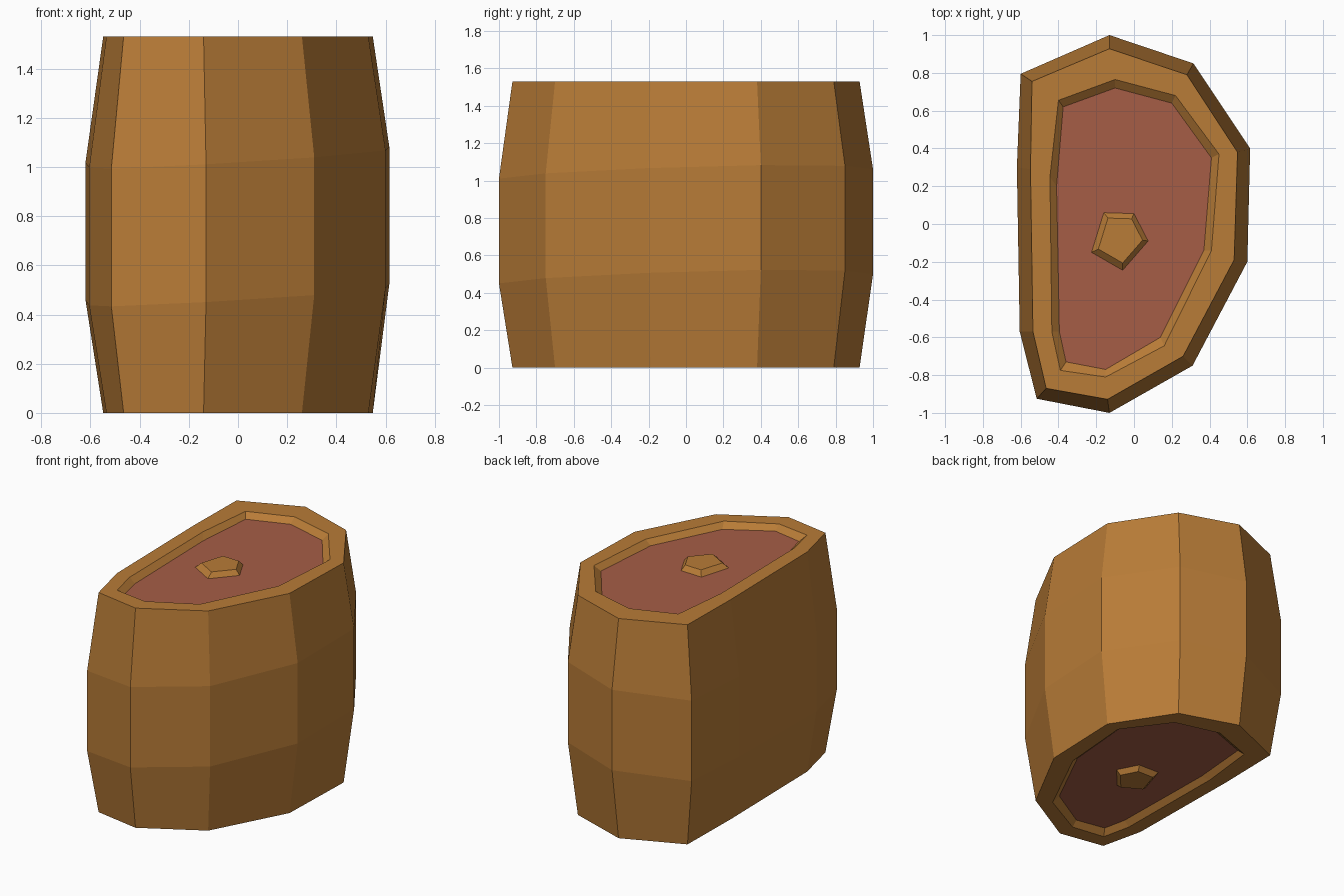
import bpy, bmesh

if "Cube" in bpy.data.objects:
    bpy.data.objects.remove(bpy.data.objects["Cube"])

H = 1.53       # full height
DEPTH = 0.035  # depth of the sunken ends


def material(name, rgb):
    m = bpy.data.materials.new(name)
    m.diffuse_color = (*rgb, 1)
    m.use_nodes = True
    m.node_tree.nodes["Principled BSDF"].inputs["Base Color"].default_value = m.diffuse_color
    return m


crust = material("crust_brown", (0.48, 0.20, 0.038))
meat = material("meat_red", (0.38, 0.11, 0.062))

# Outlines seen from above, clockwise from the back tip
belly = [(-.13, 1), (.315, .85), (.615, .40), (.60, -.20), (.31, -.75),
         (-.13, -1), (-.515, -.925), (-.605, -.57), (-.62, .30), (-.60, .795)]
end = [(-.13, .928), (.28, .79), (.548, .38), (.53, -.19), (.26, -.70),
       (-.14, -.928), (-.465, -.87), (-.535, -.57), (-.548, .29), (-.54, .755)]
rim = [(-.10, .765), (.22, .68), (.45, .37), (.41, -.14), (.16, -.645),
       (-.15, -.81), (-.39, -.775), (-.435, -.57), (-.445, .25), (-.40, .655)]
face = [(-.10, .72), (.20, .64), (.41, .35), (.37, -.14), (.14, -.60),
        (-.15, -.77), (-.36, -.73), (-.395, -.57), (-.41, .2), (-.375, .62)]
bone = [(-.16, .06), (.0, .055), (.075, -.09), (-.06, -.245), (-.225, -.15)]
bone_tip = [(-.06 + (x + .06) * .78, -.07 + (y + .07) * .78) for x, y in bone]


def flat(z):
    return lambda x, y: z


def tilted(z):
    return lambda x, y: z + .05 * x + .025 * y


def loft(name, rings, mat, caps=()):
    """Skin a list of (outline, height function), closing the listed rings."""
    bm = bmesh.new()
    loops = [[bm.verts.new((x, y, h(x, y))) for x, y in pts] for pts, h in rings]
    for a, b in zip(loops, loops[1:]):
        n = len(a)
        for i in range(n):
            j = (i + 1) % n
            bm.faces.new((a[i], b[i], b[j], a[j]))
    for c in caps:
        loop = loops[c]
        bm.faces.new(loop if c == 0 else loop[::-1])
    me = bpy.data.meshes.new(name)
    bm.to_mesh(me)
    bm.free()
    me.materials.append(mat)
    ob = bpy.data.objects.new(name, me)
    bpy.context.collection.objects.link(ob)
    return ob


# Outer crust with sloped lips into both ends
loft("crust", [(face, flat(DEPTH)), (rim, flat(0)), (end, flat(0)),
               (belly, tilted(.482)), (belly, tilted(1.042)),
               (end, flat(H)), (rim, flat(H)), (face, flat(H - DEPTH))], crust)

# Meat core showing at both ends
loft("meat_core", [(face, flat(DEPTH)), (face, flat(H - DEPTH))], meat, (0, 1))

# Bone stubs rising from both cut faces
loft("bone", [(bone_tip, flat(.002)), (bone, flat(DEPTH)),
              (bone, flat(H - DEPTH)), (bone_tip, flat(H - .002))], crust, (0, 3))
